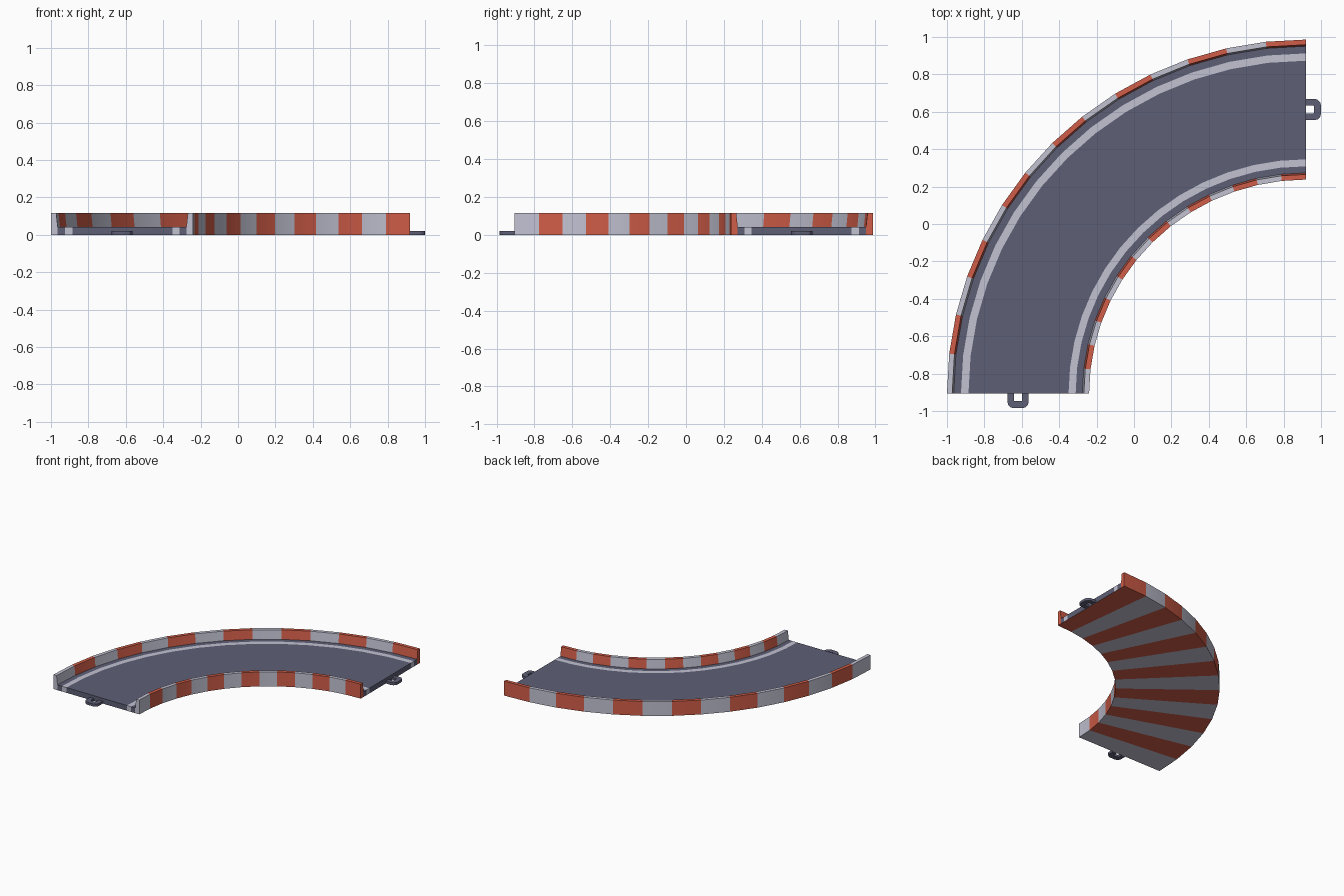
import bpy, bmesh, math
from mathutils import Vector

if "Cube" in bpy.data.objects:
    bpy.data.objects.remove(bpy.data.objects["Cube"])

SEG = 14                      # stripes around the quarter turn
CX, CY, KY = 0.92, -0.905, 0.985
R_IN, R_OUT = 1.16, 1.92      # outside faces of the two barriers
H, ROAD_Z = 0.115, 0.042
BASE, CREST = 0.036, 0.028    # barrier thickness at foot and top


def material(name, rgb):
    m = bpy.data.materials.new(name)
    m.diffuse_color = (*rgb, 1)
    m.use_nodes = True
    m.node_tree.nodes["Principled BSDF"].inputs["Base Color"].default_value = m.diffuse_color
    return m


slate = material("slate_asphalt", (0.11, 0.115, 0.18))
white = material("pale_grey_white", (0.54, 0.54, 0.65))
red = material("kerb_red", (0.64, 0.11, 0.065))


def place(r, z, i):
    a = math.pi / 2 * i / SEG
    return Vector((CX - r * math.cos(a), CY + r * KY * math.sin(a), z))


def sweep(bm, profile, colour):
    """Sweep an open (radius, height) profile round the bend."""
    rings = [[bm.verts.new(place(r, z, i)) for r, z in profile] for i in range(SEG + 1)]
    for i in range(SEG):
        for j in range(len(profile) - 1):
            f = bm.faces.new((rings[i][j], rings[i][j + 1], rings[i + 1][j + 1], rings[i + 1][j]))
            f.material_index = colour(i, j)


def end_caps(bm, section, colour):
    """Close both ends of the bend with a flat section."""
    for i, out in ((0, Vector((0, -1, 0))), (SEG, Vector((1, 0, 0)))):
        f = bm.faces.new([bm.verts.new(place(r, z, i)) for r, z in section])
        f.normal_update()
        if f.normal.dot(out) < 0:
            f.normal_flip()
        f.material_index = colour(min(i, SEG - 1))


def finish(bm, name, mats, smooth=True):
    bmesh.ops.remove_doubles(bm, verts=bm.verts, dist=1e-5)
    me = bpy.data.meshes.new(name)
    bm.to_mesh(me)
    bm.free()
    for m in mats:
        me.materials.append(m)
    ob = bpy.data.objects.new(name, me)
    bpy.context.collection.objects.link(ob)
    if smooth:
        bpy.ops.object.select_all(action='DESELECT')
        ob.select_set(True)
        bpy.context.view_layer.objects.active = ob
        bpy.ops.object.shade_smooth_by_angle(angle=math.radians(30))
    return ob


# Striped barriers and underside: one U-shaped section
inner_wall = [(R_IN + BASE, ROAD_Z), (R_IN + CREST, H), (R_IN, H), (R_IN, 0)]
outer_wall = [(R_OUT, 0), (R_OUT, H), (R_OUT - CREST, H), (R_OUT - BASE, ROAD_Z)]
stripe = lambda i, j=0: i % 2
bm = bmesh.new()
sweep(bm, inner_wall + outer_wall, stripe)
end_caps(bm, inner_wall + [(R_IN + BASE, 0)], stripe)
end_caps(bm, outer_wall + [(R_OUT - BASE, 0)], stripe)
finish(bm, "striped_barriers", [white, red])

# Road deck with two painted edge lines
bands = [R_OUT - BASE, 1.845, 1.805, 1.27, 1.232, R_IN + BASE]
bm = bmesh.new()
sweep(bm, [(r, ROAD_Z) for r in bands], lambda i, j: j % 2)
for j in range(len(bands) - 1):
    a, b = bands[j], bands[j + 1]
    end_caps(bm, [(a, 0), (a, ROAD_Z), (b, ROAD_Z), (b, 0)], lambda i, j=j: j % 2)
finish(bm, "road_deck", [slate, white])


# Connector loops: rounded U plates, one at each end
def connector(name, origin, out, side):
    W, D, w, d, R = 0.057, 0.08, 0.022, 0.042, 0.035
    arc = [math.radians(t) for t in (0, 30, 60, 90)]
    right = [(W, -0.005)] + [(W - R + R * math.cos(t), D - R + R * math.sin(t)) for t in arc]
    hole = [(w, -0.005)] + [(w, d - 0.008), (w, d - 0.004), (w - 0.003, d), (w - 0.008, d)]
    outer = right + [(-x, y) for x, y in reversed(right)]
    inner = hole + [(-x, y) for x, y in reversed(hole)]
    bm = bmesh.new()
    put = lambda p, z: bm.verts.new(origin + side * p[0] + out * p[1] + Vector((0, 0, z)))
    T = 0.02
    # pair each outer point with an inner point (both lists have equal length)
    assert len(outer) == len(inner)
    loops = [[put(o, 0), put(o, T), put(n, T), put(n, 0)] for o, n in zip(outer, inner)]
    for p, q in zip(loops, loops[1:]):
        for k in range(4):
            bm.faces.new((p[k], p[(k + 1) % 4], q[(k + 1) % 4], q[k]))
    bm.faces.new(loops[0])
    bm.faces.new(loops[-1])
    bmesh.ops.recalc_face_normals(bm, faces=bm.faces)
    finish(bm, name, [slate])


mid = (R_IN + R_OUT) / 2
connector("front_connector", place(mid, 0, 0), Vector((0, -1, 0)), Vector((1, 0, 0)))
connector("right_connector", place(mid, 0, SEG), Vector((1, 0, 0)), Vector((0, 1, 0)))
